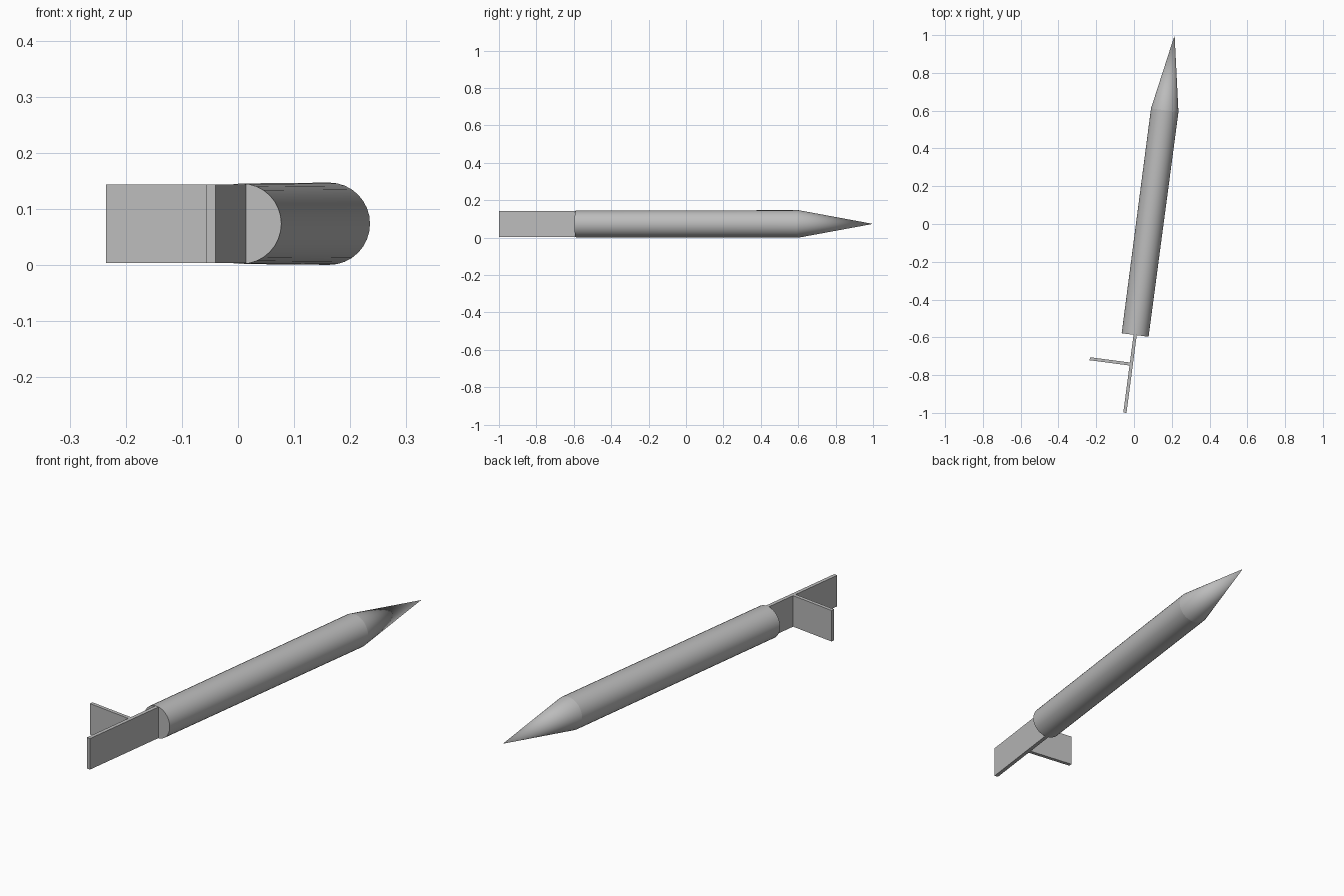
import bpy, math
from mathutils import Matrix, Vector

cube = bpy.data.objects.get("Cube")
if cube:
    bpy.data.objects.remove(cube, do_unlink=True)

grey = bpy.data.materials.new("plain grey")
grey.use_nodes = True
grey.diffuse_color = (0.5, 0.5, 0.5, 1)
grey.node_tree.nodes["Principled BSDF"].inputs["Base Color"].default_value = (0.5, 0.5, 0.5, 1)

# Frame with its origin at the tail disc and +y along the body
TAIL = Matrix.Translation((0.006, -0.5876, 0.0735)) @ Matrix.Rotation(math.radians(-7.5), 4, "Z")
SIDES = 32


def finish(name, local):
    ob = bpy.context.object
    ob.name = ob.data.name = name
    ob.matrix_world = TAIL @ local
    ob.data.materials.append(grey)
    return ob


def along_body(name, start, length, r1, r2, cap):
    bpy.ops.mesh.primitive_cone_add(vertices=SIDES, radius1=r1, radius2=r2,
                                    depth=length, end_fill_type=cap)
    ob = finish(name, Matrix.Translation((0, start + length / 2, 0))
                @ Matrix.Rotation(math.radians(-90), 4, "X"))
    bpy.ops.object.shade_smooth_by_angle(angle=math.radians(30))
    return ob


def plate(name, centre, size):
    bpy.ops.mesh.primitive_cube_add(size=1)
    ob = finish(name, Matrix.Translation(centre))
    ob.data.transform(Matrix.Diagonal(Vector((*size, 1))))
    return ob


# Long body and pointed nose
along_body("body", 0, 1.2, 0.0718, 0.0733, "NGON")
along_body("nose_cone", 1.2, 0.401, 0.0733, 0, "NOTHING")

# Upright tail plate with one side plate meeting it at a right angle
plate("tail_plate", (0, -0.2075, 0), (0.017, 0.415, 0.14))
plate("side_plate", (-0.111, -0.156, 0), (0.221, 0.016, 0.14))
